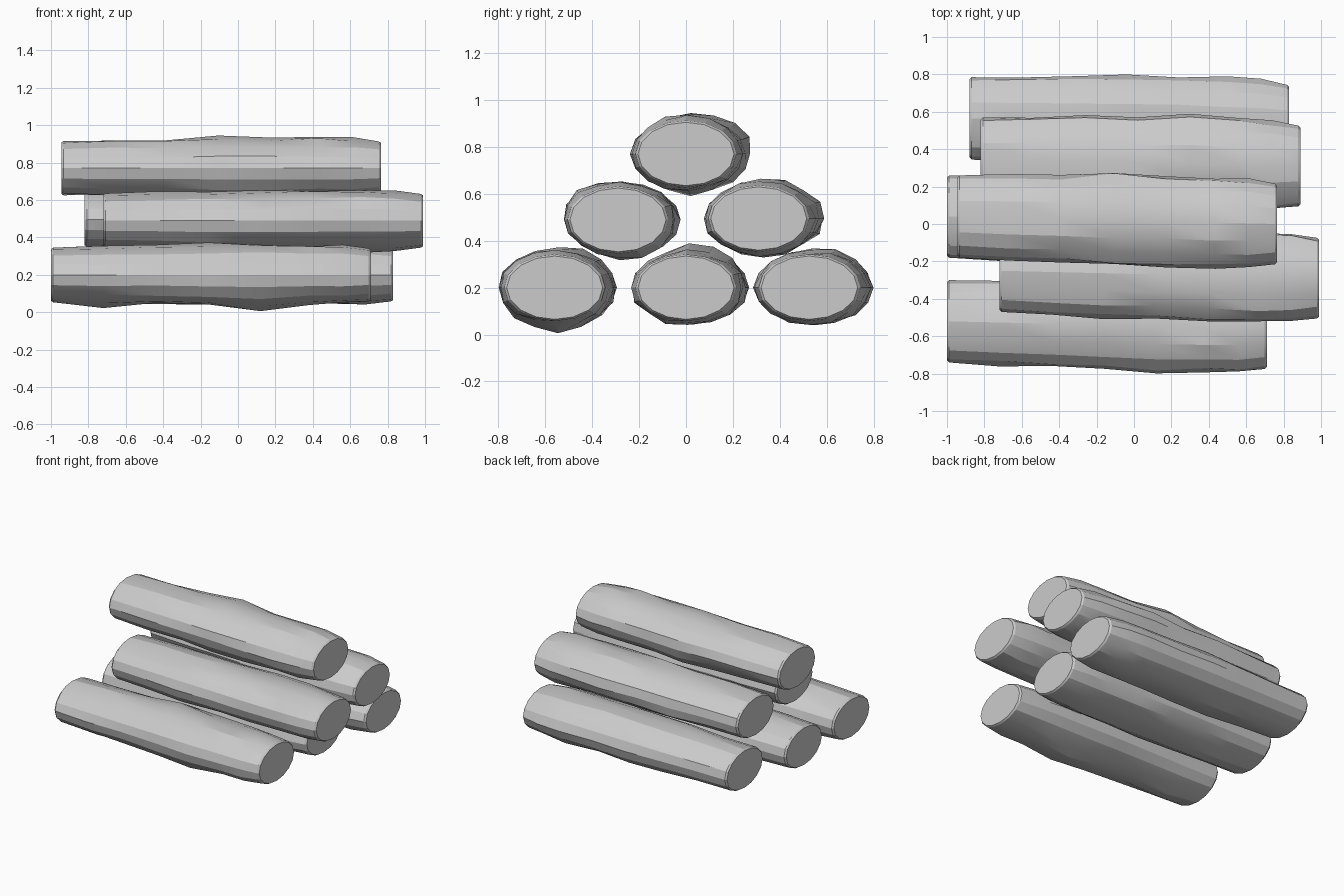
import bpy, bmesh, random
from math import sin, cos, pi, radians, exp

cube = bpy.data.objects.get("Cube")
if cube:
    bpy.data.objects.remove(cube)

wood = bpy.data.materials.new("grey wood")
wood.use_nodes = True
GREY = (0.6, 0.6, 0.6, 1)
wood.diffuse_color = GREY
wood.node_tree.nodes["Principled BSDF"].inputs["Base Color"].default_value = GREY

SIDES = 16
LENGTH = 1.71
HALF_WIDTH, HALF_HEIGHT = 0.22, 0.145
# Position along the log and girth of each ring, from left cut to right cut
RINGS = [(0, 0.95), (0.012, 1), (0.28, 1.03), (0.56, 1.06), (0.84, 1.09),
         (1.12, 1.08), (1.38, 1.09), (1.56, 1.07), (1.698, 0.98), (LENGTH, 0.93)]


def log(name, start, y, z, knots, seed):
    """One oval log; knots are (x, angle, height) swellings on its bark."""
    rng = random.Random(seed)
    bm = bmesh.new()
    rings = []
    for i, (along, girth) in enumerate(RINGS):
        x = start + along
        rough = 0.008 if 1 < i < len(RINGS) - 2 else 0
        centre = y + 0.04 * (1 - along / LENGTH)
        ring = []
        for k in range(SIDES):
            a = 2 * pi * k / SIDES
            bump = rng.uniform(-rough, rough)
            for kx, angle, height in knots:
                turn = 1 - cos(a - radians(angle))
                bump += height * exp(-((x - kx) / 0.17) ** 2 - turn * 4)
            ring.append(bm.verts.new((x,
                                      centre + (HALF_WIDTH * girth + bump) * cos(a),
                                      z + (HALF_HEIGHT * girth + bump) * sin(a))))
        rings.append(ring)
    for r, s in zip(rings, rings[1:]):
        for k in range(SIDES):
            n = (k + 1) % SIDES
            bm.faces.new((r[k], r[n], s[n], s[k]))
    bm.faces.new(rings[0])
    bm.faces.new(rings[-1])
    bmesh.ops.recalc_face_normals(bm, faces=bm.faces)
    mesh = bpy.data.meshes.new(name)
    bm.to_mesh(mesh)
    bm.free()
    mesh.materials.append(wood)
    obj = bpy.data.objects.new(name, mesh)
    bpy.context.collection.objects.link(obj)
    bpy.ops.object.select_all(action='DESELECT')
    obj.select_set(True)
    bpy.context.view_layer.objects.active = obj
    bpy.ops.object.shade_smooth_by_angle(angle=radians(18))


# Bottom row
log("bottom_front_log", -1, -0.56, 0.2,
    [(0.12, 260, 0.035), (-0.72, 270, 0.025), (0.1, 165, 0.02), (-0.1, 70, 0.02)], 1)
log("bottom_middle_log", -1, 0, 0.2,
    [(0.1, 75, 0.03), (-0.4, 0, 0.01), (0.3, 270, 0.01)], 2)
log("bottom_back_log", -0.88, 0.525, 0.2,
    [(-0.1, 0, 0.02), (0.6, 0, 0.015), (0.2, 80, 0.015), (-0.3, 200, 0.01)], 3)
# Middle row
log("middle_front_log", -0.72, -0.29, 0.49,
    [(-0.17, 190, 0.015), (0.4, 170, 0.01), (0.75, 290, 0.02), (0.6, 120, 0.015)], 4)
log("middle_back_log", -0.82, 0.31, 0.495,
    [(-0.25, 0, 0.02), (0.35, 10, 0.025), (0.4, 60, 0.015), (0, 250, 0.01)], 5)
# Top of the stack
log("top_log", -0.945, 0, 0.77,
    [(-0.1, 30, 0.025), (-0.1, 90, 0.015), (0.45, 90, 0.01), (0.18, 180, 0.01),
     (0, 270, 0.02)], 6)
